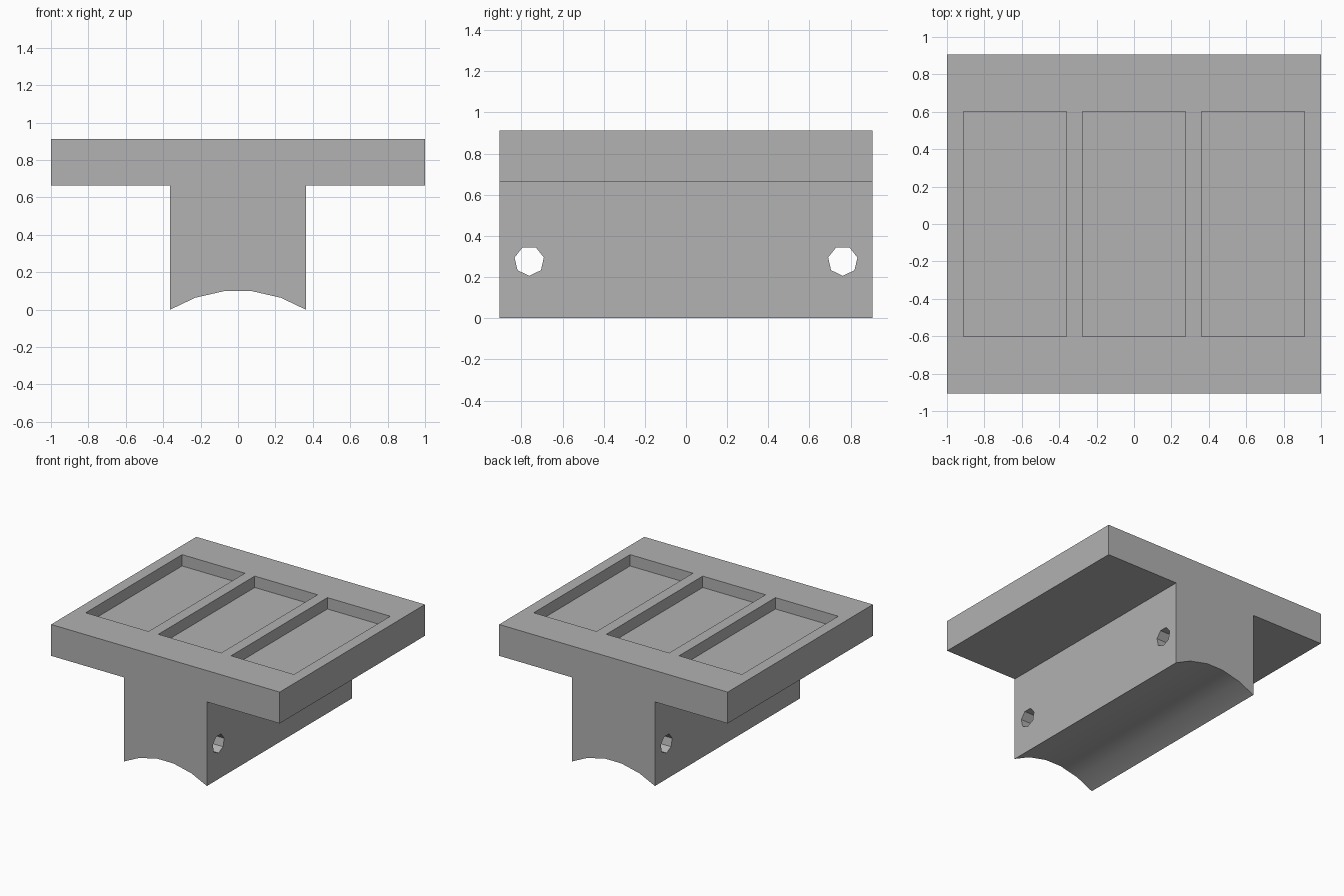
import bpy, bmesh, math
from mathutils import Vector

cube = bpy.data.objects.get("Cube")
if cube:
    bpy.data.objects.remove(cube, do_unlink=True)

grey = bpy.data.materials.new("plain_grey")
grey.use_nodes = True
colour = (0.445, 0.445, 0.445, 1)
grey.diffuse_color = colour
grey.node_tree.nodes["Principled BSDF"].inputs["Base Color"].default_value = colour

HALF_X, HALF_Y, TOP = 1.0, 0.907, 0.913
SHELF, STEM = 0.665, 0.363
POCKET_DEPTH = 0.09


def prism(bm, points, offset):
    """Extrude a closed outline of 3D points by the offset."""
    face = bm.faces.new([bm.verts.new(p) for p in points])
    out = bmesh.ops.extrude_face_region(bm, geom=[face], use_keep_orig=True)
    moved = [v for v in out["geom"] if isinstance(v, bmesh.types.BMVert)]
    bmesh.ops.translate(bm, verts=moved, vec=Vector(offset))


def make_object(name, bm):
    bmesh.ops.recalc_face_normals(bm, faces=bm.faces)
    mesh = bpy.data.meshes.new(name)
    bm.to_mesh(mesh)
    bm.free()
    mesh.materials.append(grey)
    obj = bpy.data.objects.new(name, mesh)
    bpy.context.collection.objects.link(obj)
    return obj


# T-shaped block with a shallow curved channel under the stem
half = [(0.07, 0.1), (0.228, 0.064), (STEM, 0), (STEM, SHELF),
        (HALF_X, SHELF), (HALF_X, TOP)]
outline = half + [(-x, z) for x, z in reversed(half)]
bm = bmesh.new()
prism(bm, [(x, -HALF_Y, z) for x, z in outline], (0, 2 * HALF_Y, 0))
block = make_object("tray_block", bm)

# Cutters: three pockets in the top, two seven-sided holes through the stem
bm = bmesh.new()
for cx in (-0.636, 0, 0.636):
    corners = [(-1, -1), (1, -1), (1, 1), (-1, 1)]
    prism(bm, [(cx + sx * 0.275, sy * 0.602, TOP - POCKET_DEPTH) for sx, sy in corners],
          (0, 0, 0.3))
for cy in (-0.762, 0.762):
    angles = [math.tau * i / 7 for i in range(7)]
    prism(bm, [(-0.6, cy + 0.073 * math.sin(a), 0.279 - 0.073 * math.cos(a)) for a in angles],
          (1.2, 0, 0))
cutter = make_object("pocket_and_hole_cutter", bm)
cutter.hide_render = True

cut = block.modifiers.new("cut", "BOOLEAN")
cut.operation = "DIFFERENCE"
cut.solver = "EXACT"
cut.object = cutter

# Apply the cut, then smooth only the channel
bpy.ops.object.select_all(action="DESELECT")
block.select_set(True)
bpy.context.view_layer.objects.active = block
bpy.ops.object.modifier_apply(modifier=cut.name)
bpy.data.objects.remove(cutter, do_unlink=True)
bpy.ops.object.shade_smooth_by_angle(angle=math.radians(30))
